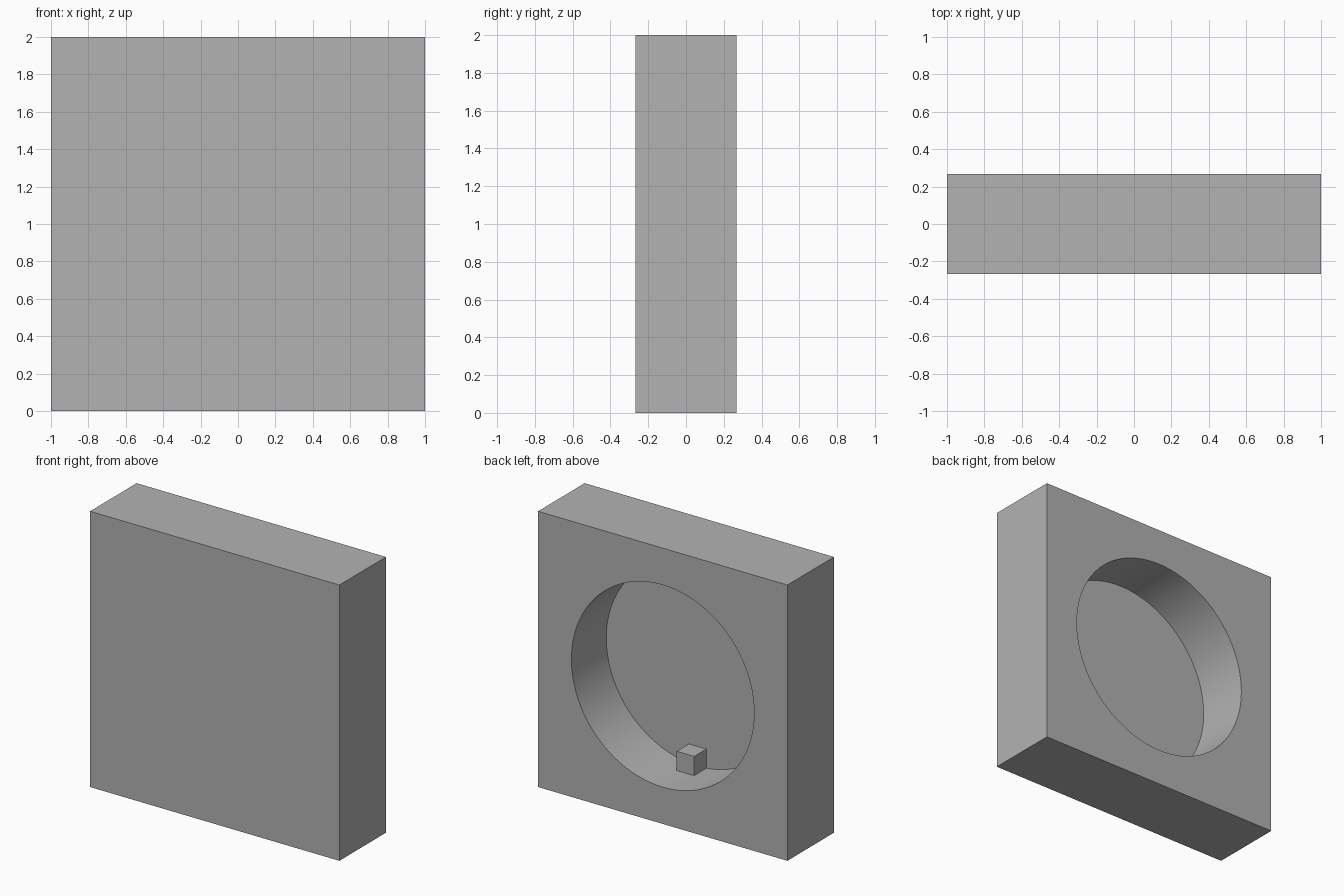
import bpy
import math

old = bpy.data.objects.get("Cube")
if old:
    bpy.data.objects.remove(old, do_unlink=True)

WIDTH, DEPTH = 2.0, 0.533
RADIUS, RECESS = 0.733, 0.40
PEG = 0.14
floor_y = DEPTH / 2 - RECESS

# Single grey material
grey = bpy.data.materials.new("plain_grey")
grey.use_nodes = True
grey.diffuse_color = (0.448, 0.448, 0.448, 1)
grey.node_tree.nodes["Principled BSDF"].inputs["Base Color"].default_value = grey.diffuse_color


def box(name, size, location):
    bpy.ops.mesh.primitive_cube_add(size=1, location=location)
    obj = bpy.context.object
    obj.name = name
    obj.scale = size
    bpy.ops.object.transform_apply(location=False, rotation=False, scale=True)
    obj.data.materials.append(grey)
    return obj


# Square block standing upright
block = box("block", (WIDTH, DEPTH, WIDTH), (0, 0, WIDTH / 2))

# Round recess cut into the back
bpy.ops.mesh.primitive_cylinder_add(
    vertices=128, radius=RADIUS, depth=RECESS * 2,
    location=(0, DEPTH / 2, WIDTH / 2), rotation=(math.pi / 2, 0, 0))
cutter = bpy.context.object
cutter.name = "recess_cutter"
cutter.hide_render = True
cutter.data.materials.append(grey)

cut = block.modifiers.new("recess", 'BOOLEAN')
cut.operation = 'DIFFERENCE'
cut.solver = 'EXACT'
cut.object = cutter
bpy.ops.object.select_all(action='DESELECT')
block.select_set(True)
bpy.context.view_layer.objects.active = block
bpy.ops.object.modifier_apply(modifier=cut.name)
bpy.data.objects.remove(cutter, do_unlink=True)
bpy.ops.object.shade_smooth_by_angle(angle=math.radians(30))

# Small cube peg at the bottom of the recess, against its floor
box("peg", (PEG, PEG, PEG),
    (0, floor_y + PEG / 2, WIDTH / 2 - RADIUS + PEG / 2 + 0.002))
